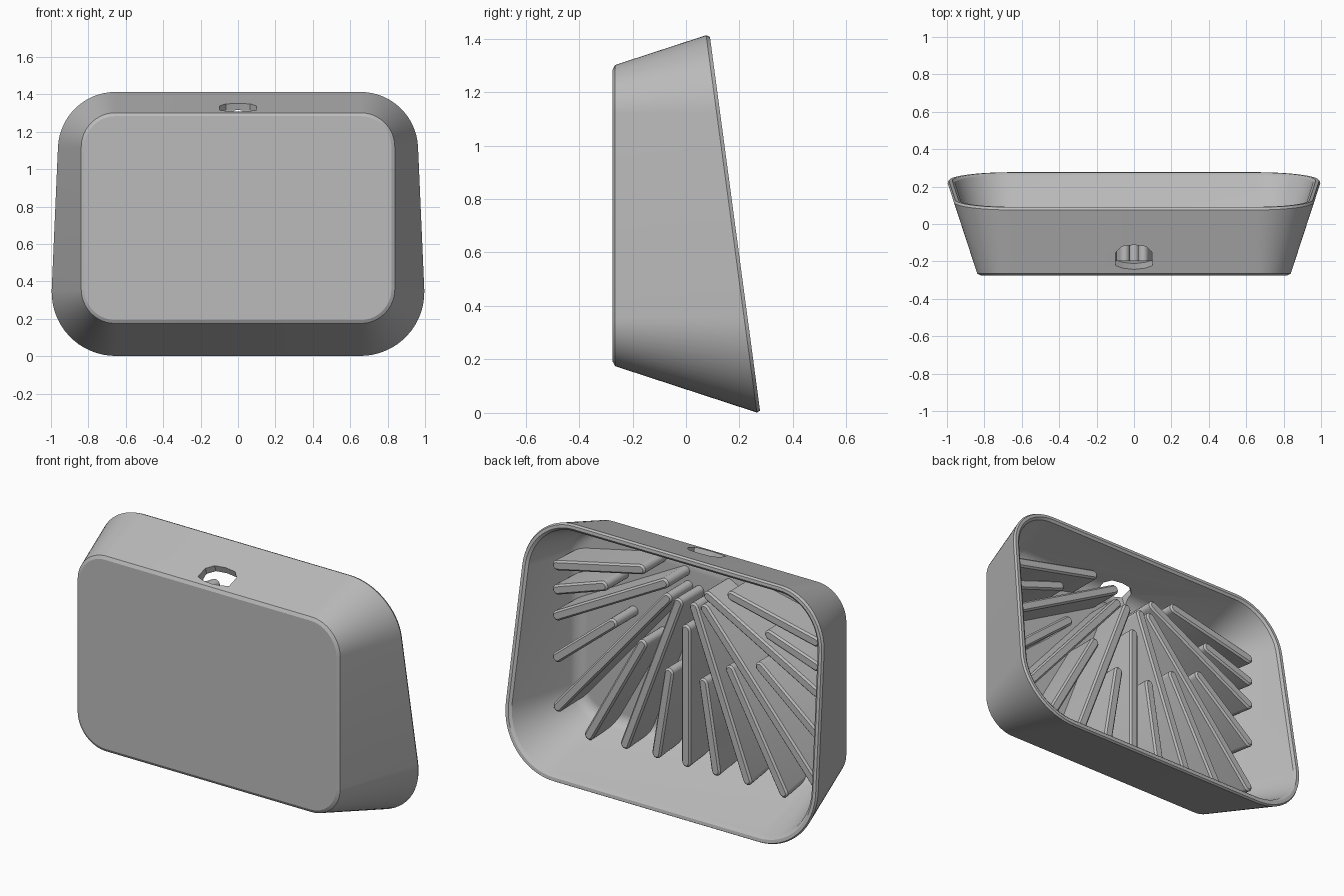
import bpy, bmesh, math
from mathutils import Vector

cube = bpy.data.objects.get("Cube")
if cube:
    bpy.data.objects.remove(cube, do_unlink=True)

grey = bpy.data.materials.new("plain grey")
grey.use_nodes = True
grey.diffuse_color = (0.5, 0.5, 0.5, 1)
grey.node_tree.nodes["Principled BSDF"].inputs["Base Color"].default_value = (0.5, 0.5, 0.5, 1)

FRONT = -0.275      # front face
FLOOR = -0.195      # inner face of the front panel
CREST = 0.005       # top of the ribs
FLARE = 0.327       # outward slope of the walls
WALL = 0.04
TILT = 0.134        # lean of the open rim
FILLET = 0.05


def loft(name, rings):
    """Closed solid through a list of equal-length point rings, capped at both ends."""
    bm = bmesh.new()
    loops = [[bm.verts.new(p) for p in ring] for ring in rings]
    n = len(loops[0])
    for lo, hi in zip(loops, loops[1:]):
        for i in range(n):
            j = (i + 1) % n
            bm.faces.new((lo[i], lo[j], hi[j], hi[i]))
    bm.faces.new(loops[0])
    bm.faces.new(loops[-1])
    bmesh.ops.recalc_face_normals(bm, faces=bm.faces)
    mesh = bpy.data.meshes.new(name)
    bm.to_mesh(mesh)
    bm.free()
    mesh.materials.append(grey)
    obj = bpy.data.objects.new(name, mesh)
    bpy.context.collection.objects.link(obj)
    return obj


def smooth(obj):
    bpy.ops.object.select_all(action='DESELECT')
    obj.select_set(True)
    bpy.context.view_layer.objects.active = obj
    bpy.ops.object.shade_smooth_by_angle(angle=math.radians(28))


# Rounded rectangle outline: corner centre and outward normal of each point
STEPS = 16
outline = []
for quarter, (sx, sz) in enumerate([(1, 1), (-1, 1), (-1, -1), (1, -1)]):
    for i in range(STEPS + 1):
        a = math.pi / 2 * (quarter + i / STEPS)
        outline.append((0.655 * sx, 0.738 + 0.38 * sz, math.cos(a), math.sin(a)))


def wall_ring(inset, depth=None, short=0.0):
    """Ring on the flared wall; without a depth it lies on the tilted rim plane."""
    pts = []
    for cx, cz, nx, nz in outline:
        r = 0.18 - inset
        t = depth
        if t is None:
            t = (0.278 - FRONT - TILT * (cz + r * nz)) / (1 + TILT * FLARE * nz) - short
        d = r + FLARE * t
        pts.append((cx + nx * d, FRONT + t, cz + nz * d))
    return pts


# Flared shell, open at the back, with chamfered edges and a filleted inside
floor_t = FLOOR - FRONT
rings = [wall_ring(0.015, 0), wall_ring(0, 0.01),
         wall_ring(0, short=0.013), wall_ring(0.011),
         wall_ring(WALL - 0.011), wall_ring(WALL, short=0.011)]
for i in range(7):
    a = math.pi / 2 * i / 6
    rings.append(wall_ring(WALL + FILLET * (1 - math.cos(a)),
                           floor_t + FILLET * (1 - math.sin(a))))
rings.append(wall_ring(WALL + FILLET + 0.01, floor_t))
shell = loft("shell", rings)

# Slot cut square through the top wall
half = [(0.0, -0.112), (0.065, -0.12), (0.1, -0.155), (0.1, -0.222), (0.06, -0.236), (0.0, -0.243)]
slot = half + [(-x, y) for x, y in half[-2:0:-1]]
out = Vector((0, -FLARE, 1)).normalized()
surface = [Vector((x, y, 1.298 + FLARE * (y - FRONT))) for x, y in slot]
cutter = loft("slot_cutter", [[p - out * 0.1 for p in surface], [p + out * 0.06 for p in surface]])
cutter.hide_render = True
cut = shell.modifiers.new("slot", 'BOOLEAN')
cut.operation = 'DIFFERENCE'
cut.solver = 'EXACT'
cut.object = cutter
bpy.context.view_layer.objects.active = shell
bpy.ops.object.modifier_apply(modifier=cut.name)
bpy.data.objects.remove(cutter, do_unlink=True)
smooth(shell)


# Ribs: round-ended plates standing on the inside of the front panel
def rib(name, inner, outer, radius=0.028):
    start, end = Vector(inner), Vector(outer)
    along = (end - start).normalized()
    side = Vector((-along.y, along.x))

    def ring(r, y, pull):
        pts = []
        for centre, turn in ((end - along * pull, 0), (start, math.pi)):
            for i in range(9):
                a = turn - math.pi / 2 + math.pi * i / 8
                p = centre + along * (r * math.cos(a)) + side * (r * math.sin(a))
                pts.append((p.x, y, p.y))
        return pts

    obj = loft(name, [ring(radius, FLOOR - 0.01, 0.025), ring(radius, CREST - 0.01, 0),
                      ring(radius - 0.01, CREST, 0)])
    smooth(obj)


rib("centre_rib", (0, 0.95), (0, 0.185))
# (inner end, outer end) in x and z, fanning from the slot
fan = [((0.11, 0.67), (0.19, 0.185)),
       ((0.05, 1.09), (0.39, 0.185)),
       ((0.28, 0.79), (0.62, 0.175)),
       ((0.12, 1.1), (0.82, 0.285)),
       ((0.47, 0.86), (0.825, 0.57)),
       ((0.14, 1.18), (0.825, 0.81)),
       ((0.53, 1.06), (0.825, 0.96)),
       ((0.29, 1.22), (0.825, 1.1))]
for number, (inner, outer) in enumerate(fan, 1):
    for label, s in (("left", 1), ("right", -1)):
        rib(f"{label}_rib_{number}", (s * inner[0], inner[1]), (s * outer[0], outer[1]))
